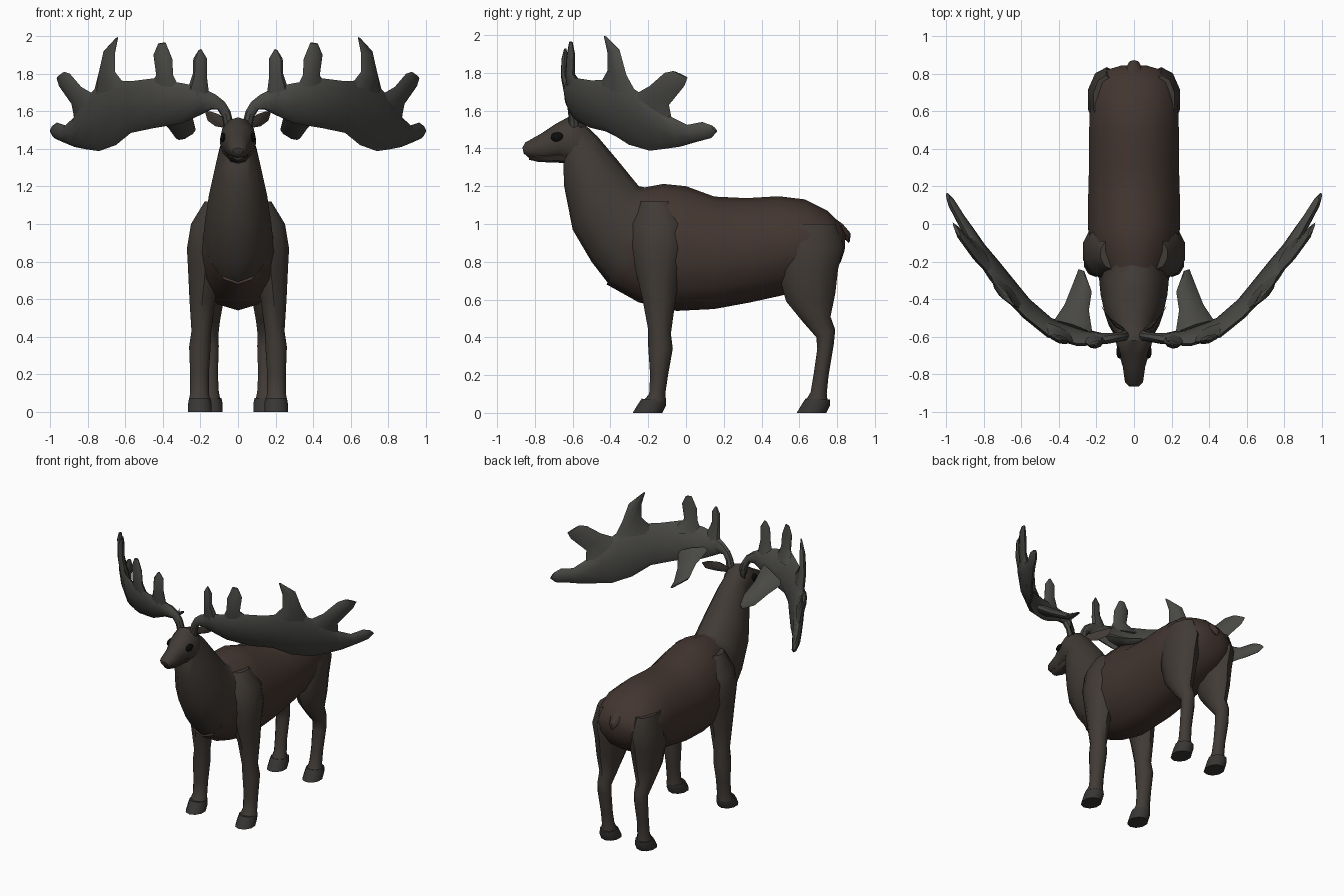
import bpy, bmesh, math
from mathutils import Vector as V


def mat(name, rgb):
    m = bpy.data.materials.new(name)
    m.diffuse_color = (*rgb, 1)
    return m


COAT = mat("coat", (0.055, 0.036, 0.029))
MANE = mat("mane", (0.052, 0.043, 0.036))
HORN = mat("horn", (0.065, 0.064, 0.058))
HOOF = mat("hoof", (0.04, 0.037, 0.034))
BLACK = mat("eye_black", (0.004, 0.004, 0.004))


def finish(ob, material, mirror, angle=40):
    ob.data.materials.append(material)
    bpy.ops.object.select_all(action='DESELECT')
    ob.select_set(True)
    bpy.context.view_layer.objects.active = ob
    if mirror:
        ob.modifiers.new("mirror", 'MIRROR')
    bpy.ops.object.shade_smooth_by_angle(angle=math.radians(angle))
    return ob


def loft(name, rings, material, n=12, mirror=False):
    """Skin elliptical rings; each ring = (edge point, opposite edge point, half-width vector)."""
    bm = bmesh.new()
    loops = []
    for a, b, w in rings:
        a, b, w = V(a), V(b), V(w)
        mid, half = (a + b) / 2, (a - b) / 2
        loops.append([bm.verts.new(mid + half * math.cos(t) + w * math.sin(t))
                      for t in (2 * math.pi * i / n for i in range(n))])
    for p, q in zip(loops, loops[1:]):
        for i in range(n):
            j = (i + 1) % n
            bm.faces.new((p[i], p[j], q[j], q[i]))
    bm.faces.new(loops[0])
    bm.faces.new(loops[-1])
    bmesh.ops.recalc_face_normals(bm, faces=bm.faces)
    me = bpy.data.meshes.new(name)
    bm.to_mesh(me)
    bm.free()
    ob = bpy.data.objects.new(name, me)
    bpy.context.collection.objects.link(ob)
    return finish(ob, material, mirror)


def side(name, rows, material, n=12, mirror=False):
    """Loft from side-view rows: y1, z1, y2, z2, half width, centre x."""
    loft(name, [((x, y1, z1), (x, y2, z2), (w, 0, 0)) for y1, z1, y2, z2, w, x in rows],
         material, n, mirror)


def centred(rows):
    return [r + (0,) for r in rows]


# Trunk, neck and head
side("body", centred([
    (-.24, 1.19, -.42, .68, .17), (-.12, 1.212, -.25, .585, .225), (0, 1.20, -.05, .54, .25),
    (.15, 1.145, .15, .55, .25), (.32, 1.137, .34, .585, .245), (.49, 1.147, .5, .62, .245),
    (.63, 1.13, .65, .66, .24), (.75, 1.07, .77, .73, .21), (.82, 1.0, .82, .80, .15),
    (.845, .95, .84, .86, .07)]), COAT, 14)
side("neck", centred([
    (-.55, 1.54, -.65, 1.33, .085), (-.47, 1.465, -.645, 1.2, .115), (-.36, 1.335, -.60, .97, .155),
    (-.25, 1.2, -.5, .8, .178), (-.2, 1.19, -.40, .67, .185), (-.1, 1.19, -.25, .6, .2)]), MANE, 12)
side("head", centred([
    (-.866, 1.405, -.86, 1.375, .028), (-.85, 1.432, -.835, 1.352, .048),
    (-.77, 1.477, -.745, 1.335, .06), (-.69, 1.53, -.67, 1.345, .085),
    (-.62, 1.568, -.63, 1.325, .097), (-.56, 1.55, -.6, 1.3, .095),
    (-.5, 1.49, -.58, 1.25, .08)]), MANE, 12)
side("lower_jaw", centred([
    (-.835, 1.37, -.83, 1.34, .025), (-.79, 1.38, -.78, 1.328, .042),
    (-.69, 1.40, -.68, 1.325, .055), (-.62, 1.40, -.62, 1.32, .06)]), MANE, 8)
side("tail", centred([
    (.76, 1.05, .79, .96, .04), (.83, 1.0, .82, .93, .045), (.872, .95, .84, .92, .03),
    (.868, .91, .862, .90, .008)]), COAT, 8)

# Legs, top to bottom
side("front_leg", [
    (-.24, 1.12, -.08, 1.12, .06, .12), (-.29, 1.0, 0, 1.0, .10, .155),
    (-.29, .87, .0, .87, .105, .172), (-.265, .75, -.03, .75, .095, .175),
    (-.23, .6, -.055, .6, .072, .19), (-.20, .44, -.08, .42, .055, .195),
    (-.20, .35, -.07, .34, .06, .203), (-.19, .2, -.095, .2, .052, .205),
    (-.195, .1, -.11, .1, .052, .205), (-.23, .06, -.105, .06, .06, .205)], MANE, 10, True)
side("hind_leg", [
    (.52, 1.0, .79, 1.0, .07, .15), (.49, .85, .835, .88, .105, .145),
    (.50, .7, .805, .76, .10, .145), (.53, .59, .79, .63, .08, .15),
    (.62, .48, .765, .51, .058, .15), (.69, .40, .79, .44, .048, .15),
    (.695, .34, .782, .36, .05, .15), (.675, .2, .755, .2, .043, .148),
    (.66, .11, .745, .1, .045, .145), (.63, .06, .75, .06, .055, .145)], MANE, 10, True)
for name, y, x in (("front_hoof", 0, .203), ("hind_hoof", .868, .145)):
    side(name, [
        (-.235 + y, .075, -.105 + y, .07, .06, x), (-.255 + y, .045, -.105 + y, .04, .066, x),
        (-.282 + y, 0, -.125 + y, 0, .066, x)], HOOF, 10, True)

# Eyes and ears
bpy.ops.mesh.primitive_uv_sphere_add(segments=12, ring_count=8, radius=1)
eye = bpy.context.object
eye.name = "eye"
for v in eye.data.vertices:
    v.co = V((v.co.x * .016 + .078, v.co.y * .036 - .68, v.co.z * .026 + 1.46))
finish(eye, BLACK, True)
loft("ear", [
    ((.05, -.56, 1.55), (.06, -.56, 1.51), (.01, .015, 0)),
    ((.105, -.53, 1.585), (.12, -.52, 1.52), (.015, .025, 0)),
    ((.15, -.48, 1.60), (.155, -.47, 1.545), (.012, .02, 0)),
    ((.17, -.44, 1.60), (.172, -.44, 1.59), (.003, .004, 0))], MANE, 8, True)

# Antlers: front-view outline wrapped round a curve seen from above
CURVE = [(0, -.6), (.15, -.6), (.3, -.585), (.45, -.54), (.6, -.42), (.72, -.29),
         (.82, -.17), (.92, -.02), (1.0, .13)]


def curve_y(x):
    for (x0, y0), (x1, y1) in zip(CURVE, CURVE[1:]):
        if x <= x1:
            return y0 + (y1 - y0) * (x - x0) / (x1 - x0)
    return CURVE[-1][1]


def wrap(x, z):
    tilt = .35 * min(1, x / .25)
    return V((x, curve_y(x) + tilt * (1.6 - min(z, 1.76)), z))


def antler_part(name, rows, n=8):
    """Rows: x1, z1, x2, z2, half thickness."""
    rings = []
    for x1, z1, x2, z2, t in rows:
        x = (x1 + x2) / 2
        slope = (curve_y(x + .05) - curve_y(x - .05)) / .1
        rings.append((wrap(x1, z1), wrap(x2, z2), V((slope, -1, -.3)).normalized() * t))
    loft(name, rings, HORN, n, True)


antler_part("antler_stem", [
    (.025, 1.54, .075, 1.51, .03), (.04, 1.60, .085, 1.57, .026), (.07, 1.65, .11, 1.61, .026),
    (.12, 1.69, .15, 1.61, .03), (.2, 1.72, .22, 1.60, .03)])
antler_part("antler_palm", [
    (.12, 1.69, .14, 1.61, .025), (.2, 1.73, .2, 1.58, .032), (.3, 1.75, .3, 1.535, .034),
    (.45, 1.775, .45, 1.51, .034), (.57, 1.76, .57, 1.485, .034), (.66, 1.765, .65, 1.42, .034),
    (.75, 1.73, .74, 1.388, .034), (.82, 1.66, .81, 1.398, .032), (.87, 1.57, .87, 1.41, .03),
    (.92, 1.525, .93, 1.435, .026), (.965, 1.54, .975, 1.455, .022), (.985, 1.525, .998, 1.49, .01)])
TINES = [
    [(.15, 1.66, .28, 1.68, .028), (.165, 1.78, .24, 1.80, .024), (.165, 1.88, .238, 1.88, .02),
     (.195, 1.93, .21, 1.925, .006)],
    [(.3, 1.70, .51, 1.70, .028), (.345, 1.79, .435, 1.79, .024), (.35, 1.88, .45, 1.90, .02),
     (.385, 1.965, .425, 1.96, .008)],
    [(.57, 1.70, .77, 1.69, .028), (.655, 1.81, .745, 1.79, .024), (.655, 1.91, .715, 1.92, .02),
     (.638, 1.995, .65, 1.99, .005)],
    [(.75, 1.68, .87, 1.53, .028), (.835, 1.73, .88, 1.63, .024), (.895, 1.80, .95, 1.73, .02),
     (.925, 1.81, .965, 1.775, .008)]]
for i, rows in enumerate(TINES):
    antler_part(f"antler_tine_{i + 1}", rows)
loft("antler_back_tine", [
    ((.22, -.59, 1.63), (.43, -.52, 1.57), (0, .02, .03)),
    ((.24, -.46, 1.56), (.37, -.43, 1.51), (0, .01, .025)),
    ((.225, -.36, 1.50), (.33, -.33, 1.455), (0, .01, .02)),
    ((.265, -.25, 1.47), (.295, -.24, 1.455), (0, 0, .008))], HORN, 8, True)
